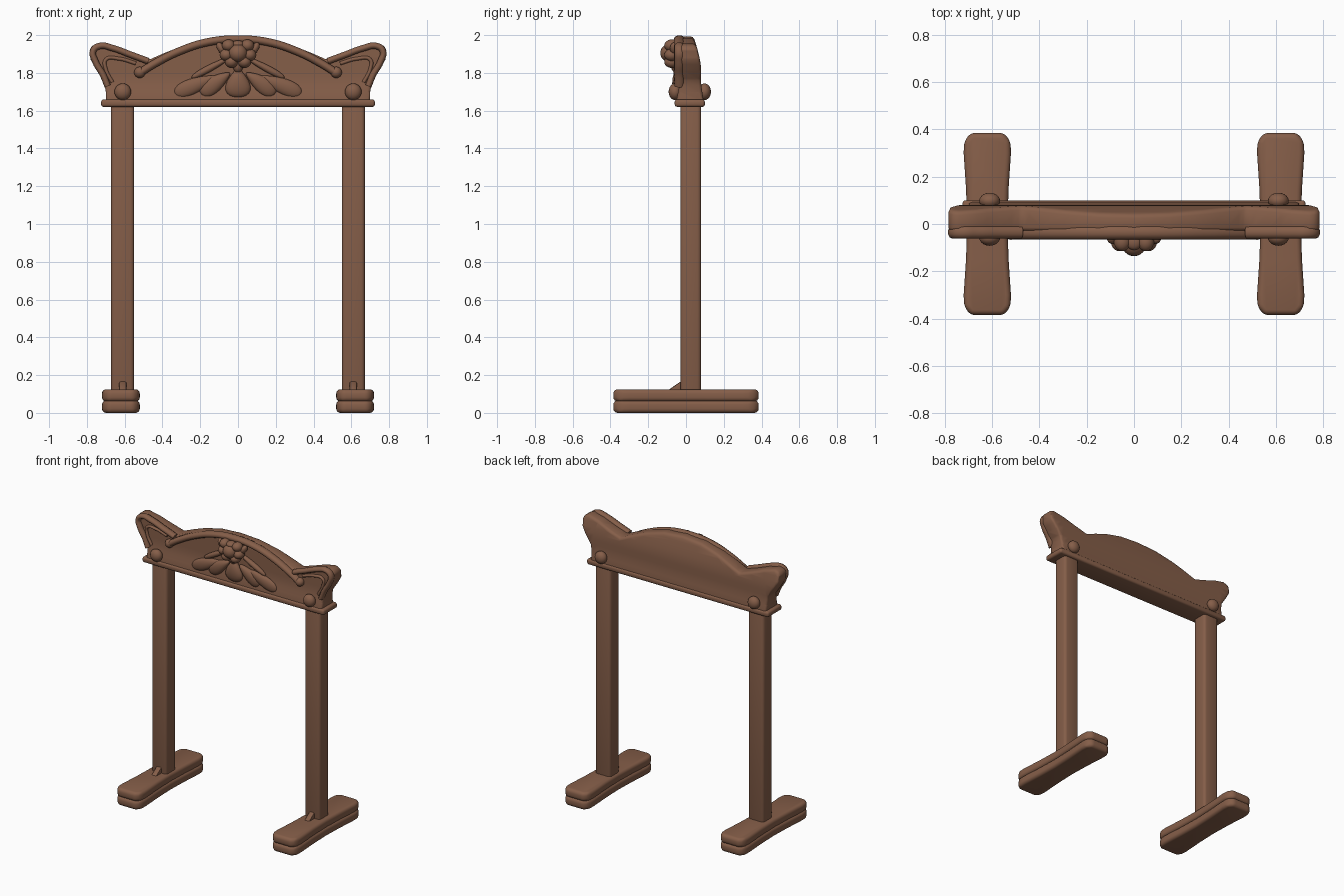
import bpy, bmesh, math
from mathutils import Vector, Matrix

cube = bpy.data.objects.get("Cube")
if cube:
    bpy.data.objects.remove(cube, do_unlink=True)

wood = bpy.data.materials.new("brown_wood")
wood.use_nodes = True
BROWN = (0.235, 0.112, 0.066, 1)
wood.diffuse_color = BROWN
bsdf = wood.node_tree.nodes["Principled BSDF"]
bsdf.inputs["Base Color"].default_value = BROWN
bsdf.inputs["Roughness"].default_value = 0.7


def finish(bm, name, angle=40):
    """Turn a bmesh into a smooth-shaded wooden object."""
    bmesh.ops.recalc_face_normals(bm, faces=bm.faces)
    mesh = bpy.data.meshes.new(name)
    bm.to_mesh(mesh)
    bm.free()
    mesh.materials.append(wood)
    ob = bpy.data.objects.new(name, mesh)
    bpy.context.collection.objects.link(ob)
    bpy.ops.object.select_all(action='DESELECT')
    ob.select_set(True)
    bpy.context.view_layer.objects.active = ob
    bpy.ops.object.shade_smooth_by_angle(angle=math.radians(angle))
    return ob


def prism(points, lo, hi, place, bevel, segments=3):
    """Extrude an outline from lo to hi and round every edge."""
    bm = bmesh.new()
    face = bm.faces.new([bm.verts.new(place(a, b, lo)) for a, b in points])
    new = bmesh.ops.extrude_face_region(bm, geom=[face])["geom"]
    shift = Vector(place(0, 0, hi)) - Vector(place(0, 0, lo))
    bmesh.ops.translate(bm, vec=shift, verts=[g for g in new if isinstance(g, bmesh.types.BMVert)])
    bmesh.ops.recalc_face_normals(bm, faces=bm.faces)
    edges = [e for e in bm.edges if e.calc_face_angle(0) > 0.6]
    bmesh.ops.bevel(bm, geom=edges, offset=bevel, segments=segments,
                    profile=0.5, affect='EDGES', clamp_overlap=True)
    return bm


def box(name, x, y, z, bevel):
    bm = prism([(x[0], y[0]), (x[1], y[0]), (x[1], y[1]), (x[0], y[1])],
               z[0], z[1], lambda a, b, c: (a, b, c), bevel)
    return finish(bm, name)


def blob(name, centre, size, turn=0, taper=0):
    """Ellipsoid, optionally widening along its length and turned in the xz plane."""
    bm = bmesh.new()
    bmesh.ops.create_uvsphere(bm, u_segments=20, v_segments=12, radius=1)
    for v in bm.verts:
        v.co.x *= 1 - taper * v.co.z
    m = Matrix.Translation(centre) @ Matrix.Rotation(turn, 4, 'Y') @ Matrix.Diagonal((*size, 1))
    bm.transform(m)
    return finish(bm, name, 80)


def rail(name, points, radius, depth):
    """Rounded moulding along a smooth path in the xz plane."""
    cu = bpy.data.curves.new(name, 'CURVE')
    cu.dimensions = '3D'
    cu.bevel_depth = radius
    cu.bevel_resolution = 3
    cu.resolution_u = 6
    cu.use_fill_caps = True
    sp = cu.splines.new('BEZIER')
    sp.bezier_points.add(len(points) - 1)
    for bp, (x, y, z) in zip(sp.bezier_points, points):
        bp.co = (x, y, z)
        bp.handle_left_type = bp.handle_right_type = 'AUTO'
    ob = bpy.data.objects.new(name, cu)
    bpy.context.collection.objects.link(ob)
    bm = bmesh.new()
    bm.from_mesh(ob.to_mesh())
    bpy.data.objects.remove(ob)
    # widen the moulding front to back
    mid = points[len(points) // 2][1]
    for v in bm.verts:
        v.co.y = mid + (v.co.y - mid) * depth
    return finish(bm, name, 60)


def clamp01(t):
    return max(0, min(1, t))


# Carved header board: half outline mirrored, then leaned forward at the top
half = [(0.70, 1.63), (0.70, 1.70), (0.71, 1.76), (0.75, 1.82), (0.78, 1.87), (0.785, 1.92),
        (0.775, 1.945), (0.74, 1.955), (0.66, 1.935), (0.57, 1.90), (0.475, 1.868),
        (0.39, 1.905), (0.29, 1.945), (0.15, 1.982), (0, 1.993)]
outline = half + [(-x, z) for x, z in half[-2::-1]]
bm = prism(outline, -0.03, 0.08, lambda a, b, c: (a, c, b), 0.015, 2)
bmesh.ops.triangulate(bm, faces=bm.faces)
for i in range(9):
    bmesh.ops.bisect_plane(bm, geom=bm.verts[:] + bm.edges[:] + bm.faces[:],
                           plane_co=(0, 0, 1.66 + i * 0.037), plane_no=(0, 0, 1))
for v in bm.verts:
    if v.co.y > 0.03:
        v.co.y -= 0.04 * clamp01((v.co.z - 1.82) / 0.17) ** 1.5
        v.co.y += 0.012 * clamp01((1.74 - v.co.z) / 0.08)
    else:
        v.co.y -= 0.02 * clamp01((1.76 - v.co.z) / 0.1)
finish(bm, "header_board", 50)
box("header_bottom_ledge", (-0.725, 0.725), (-0.06, 0.10), (1.62, 1.66), 0.014)

# Arched rail along the top of the board
arch = [(0.52, 1.80), (0.44, 1.85), (0.31, 1.915), (0.16, 1.963), (0, 1.978)]
arch = [(x, -0.035, z) for x, z in arch]
rail("arch_rail", arch + [(-x, y, z) for x, y, z in arch[-2::-1]], 0.022, 1.35)

# Shell fan of carved leaves
blob("centre_leaf", (0, -0.043, 1.745), (0.062, 0.03, 0.075), 0, 0.45)

for side, word in ((1, "left"), (-1, "right")):
    def tag(part):
        return word + "_" + part

    # Post and its small foot brace
    box(tag("post"), sorted((side * 0.55, side * 0.672)), (-0.03, 0.08), (0.10, 1.64), 0.02)
    bm = prism([(-0.11, 0.11), (0, 0.11), (0, 0.17), (-0.03, 0.165)], side * 0.61 - 0.02,
               side * 0.61 + 0.02, lambda a, b, c: (c, a, b), 0.008, 2)
    finish(bm, tag("foot_brace"))

    # Two-layer foot, waisted in the middle
    foot = [(0.085, 0), (0.09, 0.15), (0.10, 0.30), (0.098, 0.35), (0.07, 0.385)]
    ring = foot + [(-x, y) for x, y in foot[::-1]]
    ring += [(-x, -y) for x, y in foot[1:]] + [(x, -y) for x, y in foot[:0:-1]]
    for layer, lo, hi in (("lower", 0, 0.066), ("upper", 0.06, 0.125)):
        bm = prism(ring, lo, hi, lambda a, b, c: (side * 0.62 + a, b, c), 0.022, 4)
        finish(bm, tag(layer + "_foot"), 50)

    # Round bolt heads, front and back
    for y, where in ((-0.058, "front"), (0.098, "back")):
        blob(tag(where + "_bolt"), (side * 0.61, y, 1.70), (0.044, 0.034, 0.044))

    # Raised rim and inner fold of the flared ear
    rim = [(0.475, 1.862), (0.57, 1.897), (0.66, 1.93), (0.735, 1.942), (0.767, 1.915),
           (0.755, 1.86), (0.715, 1.79), (0.69, 1.73)]
    rail(tag("ear_rim"), [(side * x, -0.035, z) for x, z in rim], 0.018, 1.45)
    fold = [(0.54, 1.85), (0.63, 1.875), (0.70, 1.87), (0.70, 1.82), (0.665, 1.75)]
    rail(tag("ear_fold"), [(side * x, -0.033, z) for x, z in fold], 0.010, 1.2)

    # Rounded ends of the arched rail
    blob(tag("rail_end"), (side * 0.52, -0.037, 1.803), (0.03, 0.03, 0.03))

    # Side leaves of the shell fan
    blob(tag("inner_leaf"), (side * 0.12, -0.04, 1.745), (0.042, 0.026, 0.095),
         -side * math.radians(55), 0.45)
    blob(tag("outer_leaf"), (side * 0.225, -0.038, 1.735), (0.04, 0.024, 0.12),
         -side * math.radians(68), 0.4)
    blob(tag("upper_leaf"), (side * 0.14, -0.036, 1.83), (0.018, 0.02, 0.12),
         -side * math.radians(62), 0.3)

    # Outer petals of the rosette
    for n, (x, z) in enumerate(((0.05, 1.945), (0.062, 1.895), (0.035, 1.858))):
        blob(tag("rosette_petal_%d" % n), (side * x, -0.075, z), (0.035, 0.04, 0.032))
    blob(tag("rosette_curl"), (side * 0.09, -0.06, 1.93), (0.02, 0.025, 0.035), side * 0.5)

# Rosette centre
blob("rosette_centre", (0, -0.088, 1.905), (0.05, 0.048, 0.048))
blob("rosette_top", (0, -0.075, 1.95), (0.035, 0.035, 0.022))
blob("rosette_stem", (0, -0.05, 1.84), (0.028, 0.03, 0.04))
